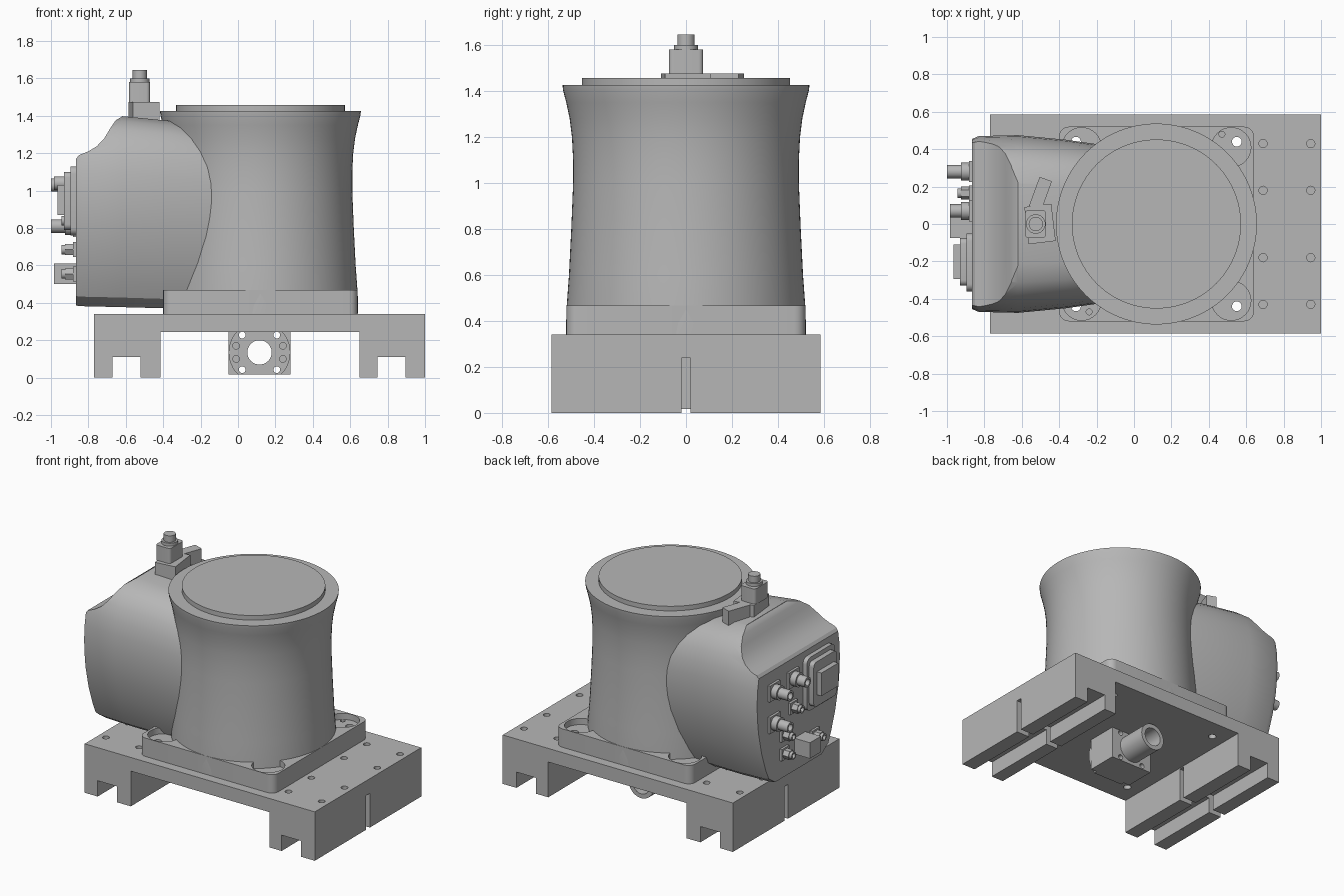
import bpy, bmesh, math
from mathutils import Matrix, Vector

if "Cube" in bpy.data.objects:
    bpy.data.objects.remove(bpy.data.objects["Cube"])

grey = bpy.data.materials.new("machine grey")
grey.use_nodes = True
COL = (0.47, 0.47, 0.47, 1)
grey.diffuse_color = COL
grey.node_tree.nodes["Principled BSDF"].inputs["Base Color"].default_value = COL

CX = 0.12  # column axis


def finish(bm, name, smooth=None):
    bmesh.ops.recalc_face_normals(bm, faces=bm.faces)
    me = bpy.data.meshes.new(name)
    bm.to_mesh(me)
    bm.free()
    me.materials.append(grey)
    ob = bpy.data.objects.new(name, me)
    bpy.context.scene.collection.objects.link(ob)
    if smooth:
        smooth_shade(ob, smooth)
    return ob


def smooth_shade(ob, angle=30):
    bpy.ops.object.select_all(action='DESELECT')
    ob.select_set(True)
    bpy.context.view_layer.objects.active = ob
    bpy.ops.object.shade_smooth_by_angle(angle=math.radians(angle))


def box(name, x, y, z, rot=0, bevel=0, axis='Z'):
    """Box from (min, max) ranges; bevel rounds the edges along one axis."""
    bm = bmesh.new()
    bmesh.ops.create_cube(bm, size=1)
    mid = Vector([(a + b) / 2 for a, b in (x, y, z)])
    bmesh.ops.scale(bm, verts=bm.verts, vec=[b - a for a, b in (x, y, z)])
    if bevel:
        i = 'XYZ'.index(axis)
        ed = [e for e in bm.edges if abs((e.verts[0].co - e.verts[1].co)[i]) > 1e-4]
        bmesh.ops.bevel(bm, geom=ed, offset=bevel, segments=5, affect='EDGES', profile=0.5)
    bmesh.ops.transform(bm, verts=bm.verts,
                        matrix=Matrix.Translation(mid) @ Matrix.Rotation(rot, 4, 'Z'))
    return finish(bm, name, 30 if bevel else None)


def cyl(name, centre, r, lo, hi, axis='Z', n=32):
    """Cylinder along an axis from lo to hi; centre gives the other two coordinates."""
    bm = bmesh.new()
    bmesh.ops.create_cone(bm, cap_ends=True, segments=n, radius1=r, radius2=r, depth=hi - lo)
    m = (lo + hi) / 2
    a, b = centre
    pos, rot = {'Z': ((a, b, m), Matrix()),
                'Y': ((a, m, b), Matrix.Rotation(math.pi / 2, 4, 'X')),
                'X': ((m, a, b), Matrix.Rotation(math.pi / 2, 4, 'Y'))}[axis]
    bmesh.ops.transform(bm, verts=bm.verts, matrix=Matrix.Translation(pos) @ rot)
    return finish(bm, name, 30 if n > 8 else None)


def prism(name, pts, y0, y1):
    """Extrude an x-z outline along y."""
    bm = bmesh.new()
    f = bm.faces.new([bm.verts.new((x, y0, z)) for x, z in pts])
    ext = bmesh.ops.extrude_face_region(bm, geom=[f])
    bmesh.ops.translate(bm, vec=(0, y1 - y0, 0),
                        verts=[v for v in ext['geom'] if isinstance(v, bmesh.types.BMVert)])
    return finish(bm, name)


def cut(ob, cutters, smooth=None):
    """Subtract the cutters, bake the result and delete them."""
    for c in cutters:
        m = ob.modifiers.new("cut", 'BOOLEAN')
        m.object, m.operation, m.solver = c, 'DIFFERENCE', 'EXACT'
    dg = bpy.context.evaluated_depsgraph_get()
    me = bpy.data.meshes.new_from_object(ob.evaluated_get(dg))
    ob.modifiers.clear()
    ob.data = me
    for c in cutters:
        bpy.data.objects.remove(c)
    if smooth:
        smooth_shade(ob, smooth)


# Base plate with mounting holes
plate = box("base_plate", (-0.77, 1.0), (-0.585, 0.585), (0.245, 0.34))
holes = [cyl("cutter", (x, y), 0.022, 0.28, 0.4, n=20)
         for x in (-0.715, -0.46, 0.69, 0.945) for y in (-0.43, -0.18, 0.18, 0.43)]
BOLTS = [(CX + sx * 0.43, sy * 0.44) for sx in (-1, 1) for sy in (-1, 1)]
holes += [cyl("cutter", p, 0.026, 0.2, 0.6, n=20) for p in BOLTS]
cut(plate, holes, 30)

# Grooved support legs with a narrow slot through the middle
for name, a, b, c, d in (("leg_right", -0.77, -0.67, -0.52, -0.415),
                         ("leg_left", 0.65, 0.745, 0.895, 1.0)):
    leg = prism(name, [(a, 0), (b, 0), (b, 0.11), (c, 0.11), (c, 0), (d, 0), (d, 0.245), (a, 0.245)],
                -0.585, 0.585)
    cut(leg, [box("cutter", (a - 0.1, d + 0.1), (-0.02, 0.02), (-0.1, 0.238))])

# Square foot flange with corner bolt pockets
flange = box("foot_flange", (CX - 0.52, CX + 0.52), (-0.52, 0.52), (0.34, 0.468), bevel=0.05)
pockets = []
for x, y in BOLTS:
    pockets.append(cyl("cutter", (x - math.copysign(0.03, x - CX), y - math.copysign(0.03, y)),
                       0.105, 0.425, 0.6))
    pockets.append(cyl("cutter", (x, y), 0.026, 0.2, 0.6, n=20))
pockets += [cyl("cutter", p, 0.016, 0.4, 0.6, n=16) for p in ((0.47, 0.48), (-0.24, -0.47))]
cut(flange, pockets, 30)

# Waisted column
prof = [(0, 0.342), (0.522, 0.342), (0.52, 0.45), (0.509, 0.6), (0.499, 0.8), (0.491, 1.0),
        (0.491, 1.1), (0.496, 1.2), (0.506, 1.28), (0.521, 1.35), (0.535, 1.405), (0.537, 1.425), (0, 1.425)]
bm = bmesh.new()
vs = [bm.verts.new((r, 0, z)) for r, z in prof]
ed = [bm.edges.new(p) for p in zip(vs, vs[1:])]
bmesh.ops.spin(bm, geom=vs + ed, cent=(0, 0, 0), axis=(0, 0, 1), angle=2 * math.pi, steps=96)
bmesh.ops.remove_doubles(bm, verts=bm.verts, dist=1e-4)
bmesh.ops.translate(bm, verts=bm.verts, vec=(CX, 0, 0))
finish(bm, "column", 30)
cyl("top_disc", (CX, 0), 0.452, 1.42, 1.457, n=96)

# Rear housing lofted along x: (x, half width, bottom, top)
stations = [(-0.865, 0.455, 0.385, 1.40), (-0.83, 0.47, 0.382, 1.40), (-0.62, 0.475, 0.377, 1.398),
            (-0.36, 0.45, 0.37, 1.372), (-0.15, 0.42, 0.37, 1.33), (0.0, 0.39, 0.37, 1.28)]
section = [(0, 0.56), (0.05, 0.72), (0.12, 0.79), (0.25, 0.89), (0.4, 0.965), (0.5, 0.99), (0.6, 1.0),
           (0.7, 0.985), (0.79, 0.95), (0.87, 0.88), (0.93, 0.79), (0.975, 0.66), (1, 0.45)]
bm = bmesh.new()
rings = []
for x, w, lo, hi in stations:
    half = [(w * k, lo + t * (hi - lo)) for t, k in section]
    rings.append([bm.verts.new((x, y, z)) for y, z in half + [(-y, z) for y, z in reversed(half)]])
n = len(rings[0])
for r0, r1 in zip(rings, rings[1:]):
    for i in range(n):
        bm.faces.new((r0[i], r0[(i + 1) % n], r1[(i + 1) % n], r1[i]))
bm.faces.new(rings[0])
bm.faces.new(rings[-1])
housing = finish(bm, "rear_housing")
scoop = prism("cutter", [(-1, 1.16), (-0.87, 1.165), (-0.85, 1.19), (-0.80, 1.21), (-0.755, 1.237),
                         (-0.715, 1.28), (-0.685, 1.33), (-0.655, 1.375), (-0.62, 1.396), (-0.6, 1.5),
                         (-1, 1.5)], -0.7, 0.7)
cut(housing, [scoop], 28)

# Top connector on its bracket
box("bracket_base", (-0.575, -0.43), (-0.1, 0.1), (1.34, 1.475), rot=0.12)
box("bracket_arm", (-0.535, -0.465), (0.08, 0.245), (1.34, 1.475), rot=-0.35)
box("top_connector_body", (-0.583, -0.47), (-0.075, 0.075), (1.47, 1.58), bevel=0.02)
cyl("top_connector_collar", (-0.525, 0), 0.052, 1.57, 1.6)
cyl("top_connector_pin", (-0.525, 0), 0.038, 1.59, 1.645)

# Large rear socket
box("socket_frame", (-0.895, -0.86), (-0.36, -0.05), (0.76, 1.13), bevel=0.04, axis='X')
box("socket_rim", (-0.93, -0.88), (-0.33, -0.075), (0.79, 1.1), bevel=0.03, axis='X')
box("socket_plug", (-0.965, -0.92), (-0.295, -0.11), (0.87, 1.03))

# Round rear connectors: (y, z, radius, tip x)
for i, (y, z, r, tip) in enumerate([(0.28, 1.03, 0.042, -1.0), (0.28, 0.81, 0.042, -1.0),
                                    (0.07, 1.04, 0.042, -0.985), (0.07, 0.84, 0.03, -0.945),
                                    (0.165, 0.685, 0.03, -0.945), (0.165, 0.555, 0.03, -0.945),
                                    (-0.17, 0.555, 0.03, -0.945)], 1):
    s = r * 1.35
    box(f"connector_{i}_mount", (-0.882, -0.86), (y - s, y + s), (z - s, z + s))
    cyl(f"connector_{i}_nut", (y, z), r * 1.15, -0.925, -0.87, 'X', 6 if r < 0.04 else 24)
    body = cyl(f"connector_{i}_tip", (y, z), r * 0.85, tip, -0.9, 'X', 24)
    cut(body, [cyl("cutter", (y, z), r * 0.55, tip - 0.05, tip + 0.03, 'X', 24)], 30)
box("rear_junction_box", (-0.985, -0.86), (-0.075, 0.045), (0.5, 0.61))

# Under-plate gland: block, round flange and through tube
GX, GZ = 0.115, 0.135
block = box("gland_block", (GX - 0.165, GX + 0.165), (-0.11, 0.11), (0.018, 0.25))
disc = cyl("gland_flange", (GX, GZ), 0.165, -0.135, -0.105, 'Y', 48)
tube = cyl("gland_tube", (GX, GZ), 0.095, 0.1, 0.33, 'Y', 48)
trim = [box("cutter", (-0.3, 0.5), (-0.3, 0.3), zr) for zr in ((-0.2, 0.018), (0.246, 0.5))]
screws = [(GX + a * 0.0925, GZ + b * 0.0925, 0.018) for a in (-1, 1) for b in (-1, 1)]
screws += [(GX + a * 0.125, GZ + b * 0.035, 0.018) for a in (-1, 1) for b in (-1, 1)]
cut(disc, trim + [cyl("cutter", (GX, GZ), 0.065, -0.5, 0.5, 'Y', 48)]
    + [cyl("cutter", (x, z), r, -0.5, 0.5, 'Y', 16) for x, z, r in screws], 30)
cut(block, [cyl("cutter", (GX, GZ), 0.065, -0.5, 0.5, 'Y', 48)]
    + [cyl("cutter", (x, z), r, -0.5, 0.5, 'Y', 16) for x, z, r in screws[:4]], 30)
cut(tube, [cyl("cutter", (GX, GZ), 0.065, -0.5, 0.5, 'Y', 48)], 30)
